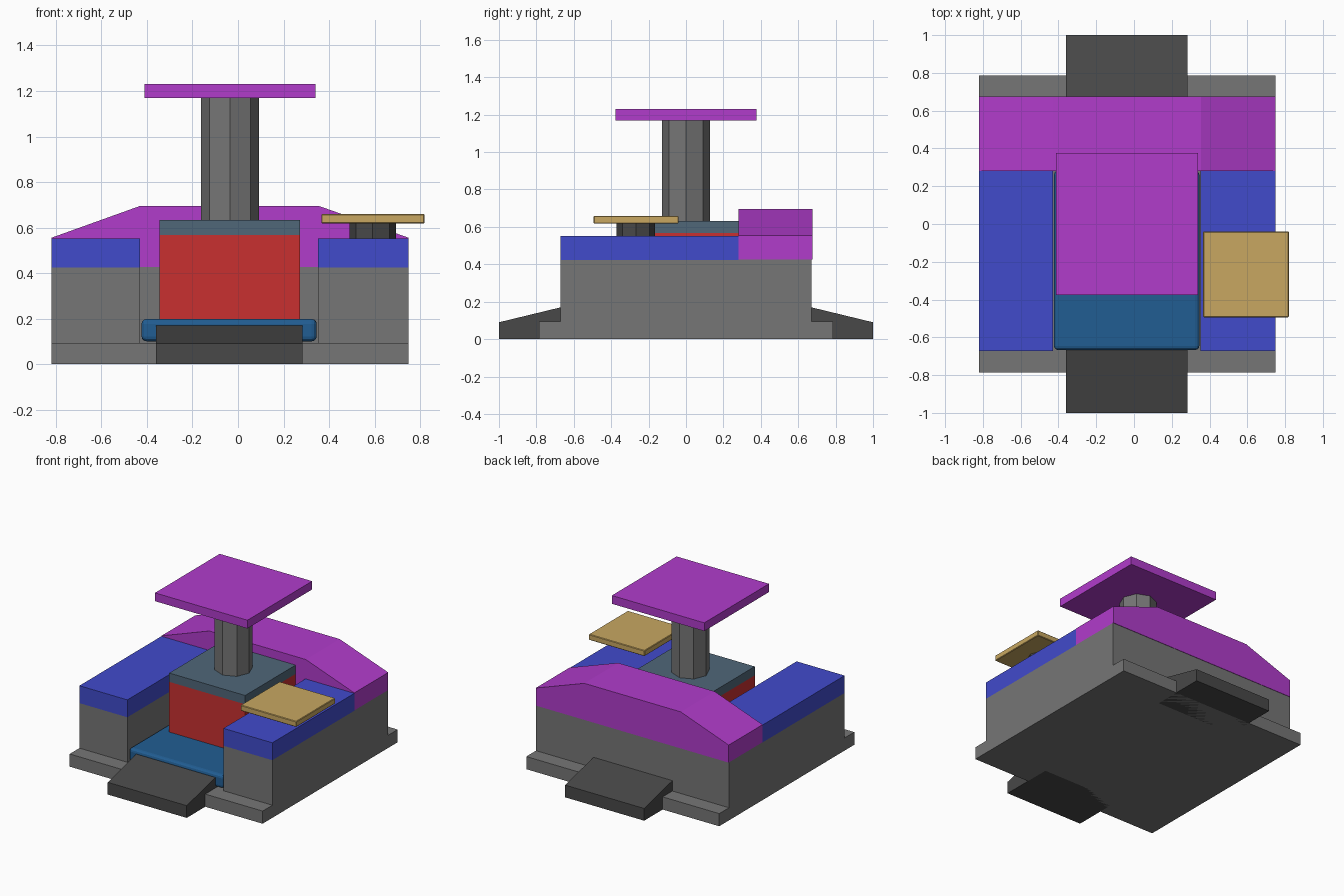
import bpy, bmesh, math

if "Cube" in bpy.data.objects:
    bpy.data.objects.remove(bpy.data.objects["Cube"])


def material(name, r, g, b):
    m = bpy.data.materials.new(name)
    m.diffuse_color = (r, g, b, 1)
    m.use_nodes = True
    m.node_tree.nodes["Principled BSDF"].inputs["Base Color"].default_value = m.diffuse_color
    return m


GREY = material("mid grey", 0.18, 0.18, 0.18)
DARK = material("dark grey", 0.065, 0.065, 0.065)
BLUE = material("royal blue", 0.053, 0.07, 0.6)
PURPLE = material("magenta", 0.44, 0.045, 0.6)
RED = material("red", 0.58, 0.03, 0.03)
SLATE = material("slate", 0.08, 0.135, 0.19)
TEAL = material("deep blue", 0.015, 0.11, 0.29)
TAN = material("tan", 0.58, 0.39, 0.12)


def finish(bm, name, mat, bevel=0.0, segments=1):
    bmesh.ops.recalc_face_normals(bm, faces=bm.faces)
    mesh = bpy.data.meshes.new(name)
    bm.to_mesh(mesh)
    bm.free()
    mesh.materials.append(mat)
    ob = bpy.data.objects.new(name, mesh)
    bpy.context.collection.objects.link(ob)
    if bevel:
        mod = ob.modifiers.new("soft edges", 'BEVEL')
        mod.width = bevel
        mod.segments = segments
    return ob


def prism(name, mat, profile, axis, lo, hi, **kw):
    """Extrude a 2D profile (across, z) along x or y from lo to hi."""
    bm = bmesh.new()

    def point(a, z, t):
        return (t, a, z) if axis == 'x' else (a, t, z)
    face = bm.faces.new([bm.verts.new(point(a, z, lo)) for a, z in profile])
    out = bmesh.ops.extrude_face_region(bm, geom=[face])
    for v in out["geom"]:
        if isinstance(v, bmesh.types.BMVert):
            v.co["xyz".index(axis)] = hi
    return finish(bm, name, mat, **kw)


def box(name, mat, x, y, z, **kw):
    profile = [(x[0], z[0]), (x[1], z[0]), (x[1], z[1]), (x[0], z[1])]
    return prism(name, mat, profile, 'y', y[0], y[1], **kw)


def post(name, mat, cx, cy, radius, z0, z1):
    """Eight-sided post with corners on the x and y axes."""
    bm = bmesh.new()
    ring = [bm.verts.new((cx + radius * math.cos(i * math.pi / 4),
                          cy + radius * math.sin(i * math.pi / 4), z0)) for i in range(8)]
    out = bmesh.ops.extrude_face_region(bm, geom=[bm.faces.new(ring)])
    for v in out["geom"]:
        if isinstance(v, bmesh.types.BMVert):
            v.co.z = z1
    return finish(bm, name, mat)


WIDE = (-0.82, 0.75)

# Floor plate and the two end ramps
box("base_plate", GREY, WIDE, (-0.785, 0.785), (0, 0.093))
for side, label in ((-1, "front"), (1, "back")):
    prism(label + "_ramp", DARK,
          [(side * 1.0, 0), (side * 1.0, 0.09), (side * 0.67, 0.17), (side * 0.6, 0.17), (side * 0.6, 0)],
          'x', -0.36, 0.283)

# Side walls with their blue caps
for label, x in (("left", (-0.82, -0.43)), ("right", (0.352, 0.75))):
    box(label + "_side_wall", GREY, x, (-0.672, 0.281), (0.093, 0.424))
    box(label + "_side_cap", BLUE, x, (-0.672, 0.281), (0.424, 0.552))

# Back wall with its sloped cap
box("back_wall", GREY, WIDE, (0.281, 0.672), (0.093, 0.426))
prism("back_cap", PURPLE,
      [(-0.82, 0.426), (0.75, 0.426), (0.75, 0.555), (0.355, 0.695), (-0.43, 0.695), (-0.82, 0.555)],
      'y', 0.281, 0.675)

# Floor cushion in the central bay
box("floor_cushion", TEAL, (-0.424, 0.346), (-0.667, 0.281), (0.1, 0.198), bevel=0.022, segments=3)

# Central block, its lid, post and canopy
box("centre_block", RED, (-0.346, 0.272), (-0.305, 0.3), (0.15, 0.567))
box("centre_lid", SLATE, (-0.346, 0.272), (-0.305, 0.3), (0.567, 0.632))
post("centre_post", GREY, -0.036, 0, 0.1275, 0.63, 1.172)
box("canopy", PURPLE, (-0.412, 0.34), (-0.376, 0.376), (1.17, 1.231))

# Small table on the right wall
post("table_post", DARK, 0.592, -0.268, 0.103, 0.55, 0.622)
box("table_top", TAN, (0.366, 0.82), (-0.494, -0.04), (0.617, 0.659), bevel=0.004)
